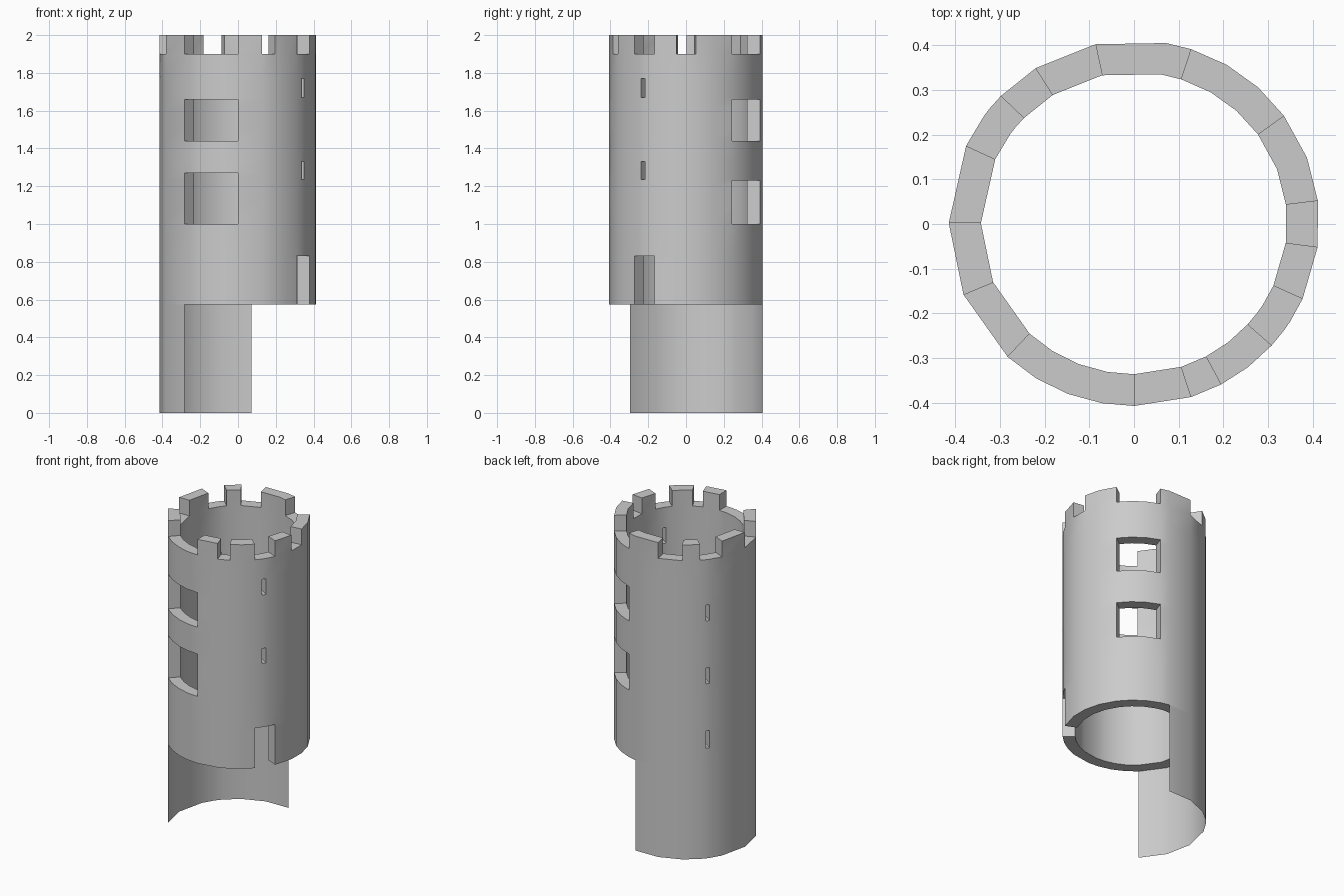
import bpy, bmesh
from math import radians, cos, sin

if "Cube" in bpy.data.objects:
    bpy.data.objects.remove(bpy.data.objects["Cube"])

R_OUT, R_IN = 0.415, 0.343
BASE, DECK, TOP = 0.575, 1.90, 2.0

# Stations round the wall (degrees, 0 = +x, counter-clockwise) and up the wall
ANGLES = [-133, -122, -111, -100, -90, -72, -62, -52, -42, -36, -32.5, -24.5,
          -7.5, 7, 21, 36, 48, 60, 72, 80, 102, 122, 136, 141, 144, 155, 180, 203, 227]
MERLONS = [(-90, -72), (-62, -42), (-24.5, -7.5), (7, 36),
           (72, 102), (122, 136), (155, 180), (203, 227)]

# Openings through the wall: start angle, end angle, bottom, top
OPENINGS = [
    (-133, -90, 1.00, 1.27), (-133, -90, 1.44, 1.66),        # front windows
    (36, 72, 1.00, 1.23), (36, 72, 1.44, 1.66),              # back windows
    (-42, -24.5, BASE, 0.83),                                # doorway
    (-36, -32.5, 1.235, 1.33), (-36, -32.5, 1.67, 1.77),     # right slits
    (141, 144, 0.70, 0.81), (141, 144, 1.11, 1.21), (141, 144, 1.51, 1.61),  # back slits
]
LEVELS = sorted({BASE, DECK, TOP} | {z for o in OPENINGS for z in o[2:]})
N, M = len(ANGLES) - 1, len(LEVELS) - 1


def point(angle, radius, z):
    a = radians(angle)
    return (radius * cos(a), radius * sin(a) * 0.987 + 0.002, z)


def finish(name, bm):
    mesh = bpy.data.meshes.new(name)
    bm.to_mesh(mesh)
    bm.free()
    obj = bpy.data.objects.new(name, mesh)
    bpy.context.collection.objects.link(obj)
    bpy.context.view_layer.objects.active = obj
    obj.select_set(True)
    bpy.ops.object.shade_smooth_by_angle(angle=radians(32))
    obj.select_set(False)


def solid(i, j):
    """True where the wall block at angular step i and level j is filled."""
    if j < 0 or j >= M:
        return False
    i %= N
    a = (ANGLES[i] + ANGLES[i + 1]) / 2
    z = (LEVELS[j] + LEVELS[j + 1]) / 2
    if z > DECK:
        return any(s < a < e for s, e in MERLONS)
    return not any(s < a < e and lo < z < hi for s, e, lo, hi in OPENINGS)


# Thick round wall with battlements, windows, slits and doorway
bm = bmesh.new()
cache = {}


def vert(i, j, outer):
    key = (i % N, j, outer)
    if key not in cache:
        cache[key] = bm.verts.new(point(ANGLES[i % N], R_OUT if outer else R_IN, LEVELS[j]))
    return cache[key]


def face(*corners):
    bm.faces.new([vert(*c) for c in corners])


for i in range(N):
    for j in range(M):
        if not solid(i, j):
            continue
        a, b, lo, hi = i, i + 1, j, j + 1
        face((a, lo, 1), (b, lo, 1), (b, hi, 1), (a, hi, 1))
        face((b, lo, 0), (a, lo, 0), (a, hi, 0), (b, hi, 0))
        if not solid(i, j + 1):
            face((a, hi, 1), (b, hi, 1), (b, hi, 0), (a, hi, 0))
        if not solid(i, j - 1):
            face((a, lo, 0), (b, lo, 0), (b, lo, 1), (a, lo, 1))
        if not solid(i + 1, j):
            face((b, lo, 1), (b, lo, 0), (b, hi, 0), (b, hi, 1))
        if not solid(i - 1, j):
            face((a, lo, 0), (a, lo, 1), (a, hi, 1), (a, hi, 0))
finish("tower_wall", bm)

# Thin curved foundation skin below the back and left of the wall
bm = bmesh.new()
columns = [[bm.verts.new(point(a, R_OUT, z)) for z in (0, BASE)] for a in ANGLES if a >= 80]
for p, q in zip(columns, columns[1:]):
    bm.faces.new((p[0], q[0], q[1], p[1]))
finish("foundation_skin", bm)
